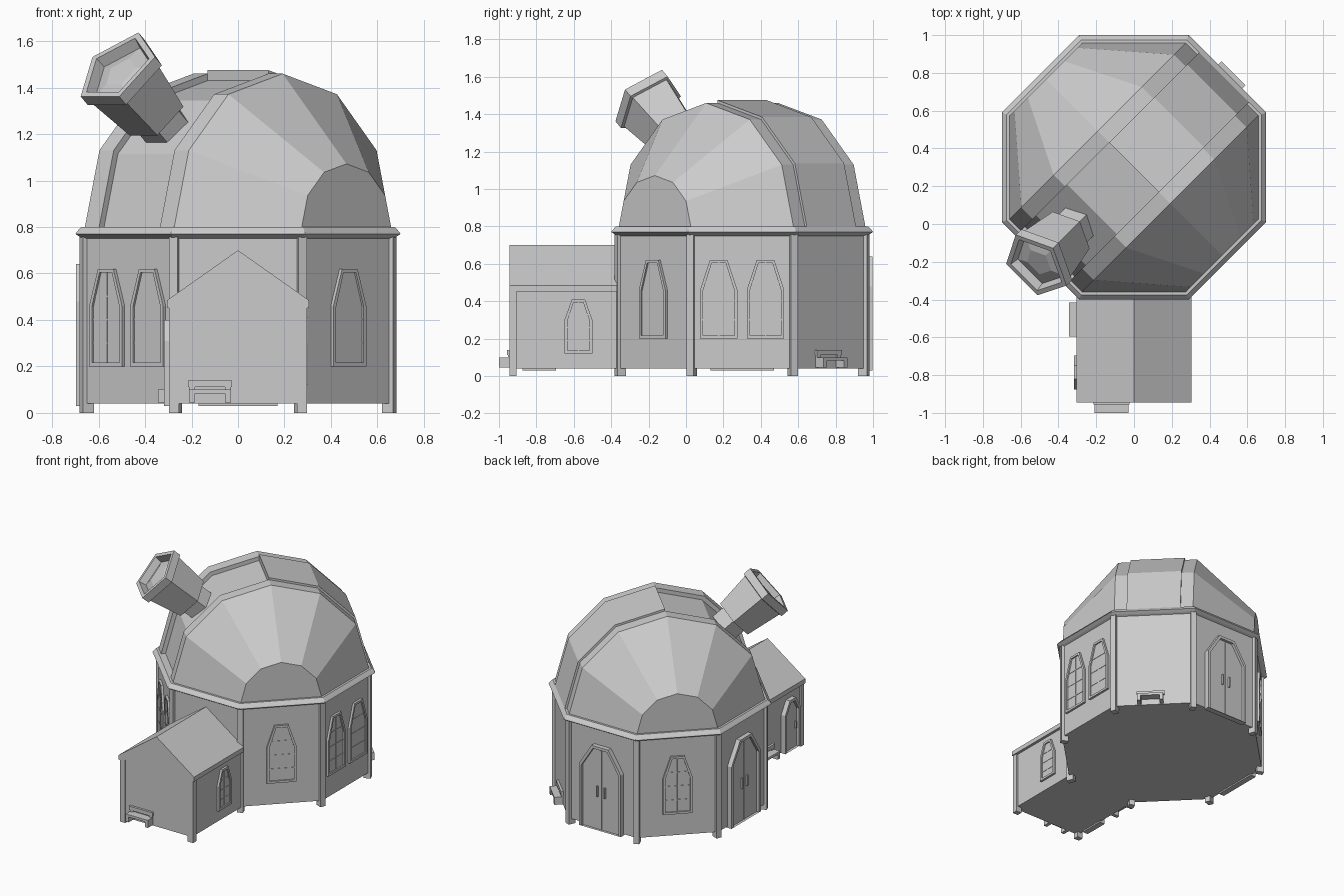
import bpy, bmesh
from math import cos, sin, pi, radians, sqrt
from mathutils import Vector

if "Cube" in bpy.data.objects:
    bpy.data.objects.remove(bpy.data.objects["Cube"])

CY = 0.3            # centre of the octagonal hall
WALL = 0.665        # hall apothem
S = sqrt(0.5)


def loft(name, rings):
    """Skin matching closed rings of points and cap both ends."""
    bm = bmesh.new()
    vs = [[bm.verts.new(p) for p in r] for r in rings]
    n = len(rings[0])
    for a, b in zip(vs, vs[1:]):
        for i in range(n):
            j = (i + 1) % n
            bm.faces.new((a[i], a[j], b[j], b[i]))
    bm.faces.new(vs[0][::-1])
    bm.faces.new(vs[-1])
    bmesh.ops.recalc_face_normals(bm, faces=bm.faces)
    me = bpy.data.meshes.new(name)
    bm.to_mesh(me)
    bm.free()
    ob = bpy.data.objects.new(name, me)
    bpy.context.collection.objects.link(ob)
    return ob


def octagon(apothem, z):
    r = apothem / cos(pi / 8)
    return [(r * cos(pi / 8 + k * pi / 4), CY + r * sin(pi / 8 + k * pi / 4), z) for k in range(8)]


def wall_map(angle, apothem, cy):
    """Map (along wall, out of wall, height) to world."""
    a = radians(angle)
    n, t = Vector((cos(a), sin(a), 0)), Vector((-sin(a), cos(a), 0))
    return lambda s, d, z: Vector((0, cy, z)) + n * (apothem + d) + t * s


def box(name, f, s0, s1, d0, d1, z0, z1):
    loft(name, [[f(s0, d0, z), f(s1, d0, z), f(s1, d1, z), f(s0, d1, z)] for z in (z0, z1)])


def arch(f, s, w, z0, zs, zt, wt, d):
    pts = [(-w, z0), (w, z0), (w, zs), (wt, zt), (-wt, zt), (-w, zs)]
    return [f(s + x, d, z) for x, z in pts]


def opening(name, f, s, w, z0, zs, zt, wt, depth, frame, sill):
    inner = (w - frame, z0 + sill, zs - frame * 0.3, zt - frame, wt - frame * 0.6)
    loft(name, [arch(f, s, w, z0, zs, zt, wt, -0.01), arch(f, s, w, z0, zs, zt, wt, depth),
                arch(f, s, *inner, depth), arch(f, s, *inner, depth * 0.4)])


def window(f, s, w=0.1, z0=0.2, h=0.42):
    opening("window", f, s, w, z0, z0 + h * 0.62, z0 + h, w * 0.47, 0.016, 0.016, 0.016)
    box("window_mullion", f, s - .003, s + .003, 0, .009, z0 + .016, z0 + h - .016)
    for k, q in ((.24, .84), (.48, .84), (.72, .7)):
        z = z0 + h * k
        box("window_bar", f, s - w * q, s + w * q, 0, .009, z - .003, z + .003)


def door(f, s, w, zs, zt, double):
    opening("door", f, s, w, 0.03, zs, zt, w * 0.4, 0.033, 0.02, 0.0)
    if double:
        box("door_seam", f, s - .004, s + .004, 0, .018, .03, zt - .03)
    for x in ((-.03, .03) if double else (w * .55,)):
        box("door_handle", f, s + x - .005, s + x + .005, 0, .027, zt * .42, zt * .54)


def bench(f, s):
    box("bench_seat", f, s - .09, s + .09, 0, .06, .083, .1)
    box("bench_back", f, s - .095, s + .095, 0, .016, .112, .14)
    for k in (-1, 1):
        a, b = sorted((s + k * .09, s + k * .065))
        box("bench_leg", f, a, b, 0, .06, .045, .085)
        box("bench_back_post", f, a, b, 0, .012, .085, .12)


# octagonal hall, eave and corner posts
loft("hall_walls", [octagon(WALL, .04), octagon(WALL, .77)])
loft("eave_ring", [octagon(.665, .75), octagon(.68, .757), octagon(.7, .77), octagon(.695, .778),
                   octagon(.675, .8), octagon(.6, .8)])
for k in range(8):
    f = wall_map(22.5 + 45 * k, .71, CY)
    box("corner_post", f, -.02, .02, -.03, .02, 0, .76)

# hall windows, doors and bench
east, ne, north, west, sw, se, nw = [wall_map(a, WALL, CY) for a in (0, 45, 90, 180, 225, 315, 135)]
for f in (east, sw):
    for s in (-.125, .125):
        window(f, s)
for f in (se, nw):
    window(f, 0)
for f in (north, west):
    door(f, 0, .17, .48, .64, True)
bench(ne, -.02)

# annex with gabled roof
walls = [(-.285, .04), (.285, .04), (.285, .46), (0, .66), (-.285, .46)]
loft("annex_walls", [[(x, y, z) for x, z in walls] for y in (-.94, -.3)])
roof = [(-.305, .452), (-.27, .452), (-.22, .485), (0, .645), (.22, .485), (.27, .452), (.305, .452),
        (.305, .485), (0, .7), (-.305, .485)]
loft("annex_roof", [[(x, y, z) for x, z in roof] for y in (-.945, -.37)])
front, right, left = wall_map(-90, .94, 0), wall_map(0, .285, 0), wall_map(180, .285, 0)
for s in (-.275, .275):
    box("annex_post", front, s - .022, s + .022, -.035, .004, 0, .46)
window(right, -.575, .075, .12, .29)
door(left, .785, .09, .31, .4, False)
bench(front, -.12)
bench(left, .505)


# dome: sections across the slit axis (u along slit, v across it)
def dome_point(u, v, z):
    return ((u + v) * S, CY + (u - v) * S, .8 + z)


def section(v, r, end=180):
    pts = [dome_point(r * cos(radians(a)), v, r * sin(radians(a))) for a in range(0, end + 1, 30)]
    return pts + ([dome_point(0, v, 0)] if end < 180 else [])


for k in (-1, 1):
    loft("dome_side", [section(k * v, r) for v, r in ((.185, .66), (.272, .66), (.66, .272))])
loft("slit_panel", [section(v, .63) for v in (-.186, .186)])
loft("slit_shutter", [section(v, .675, 90) for v in (-.186, .186)])

# telescope: five-sided tube lofted along its axis
axis = Vector((-.54, -.54, .65)).normalized()
side = Vector((S, -S, 0))
up = side.cross(axis)
if up.z < 0:
    up = -up
mouth = Vector((-.52, -.22, 1.485))


def penta(r, d):
    c = mouth - axis * d
    return [c + side * r * sin(2 * pi * k / 5) + up * r * cos(2 * pi * k / 5) for k in range(5)]


loft("telescope", [penta(r, d) for r, d in (
    (.11, .44), (.11, .31), (.145, .31), (.182, .06), (.2, .055), (.2, 0),
    (.168, 0), (.155, .05), (.08, .03))])
